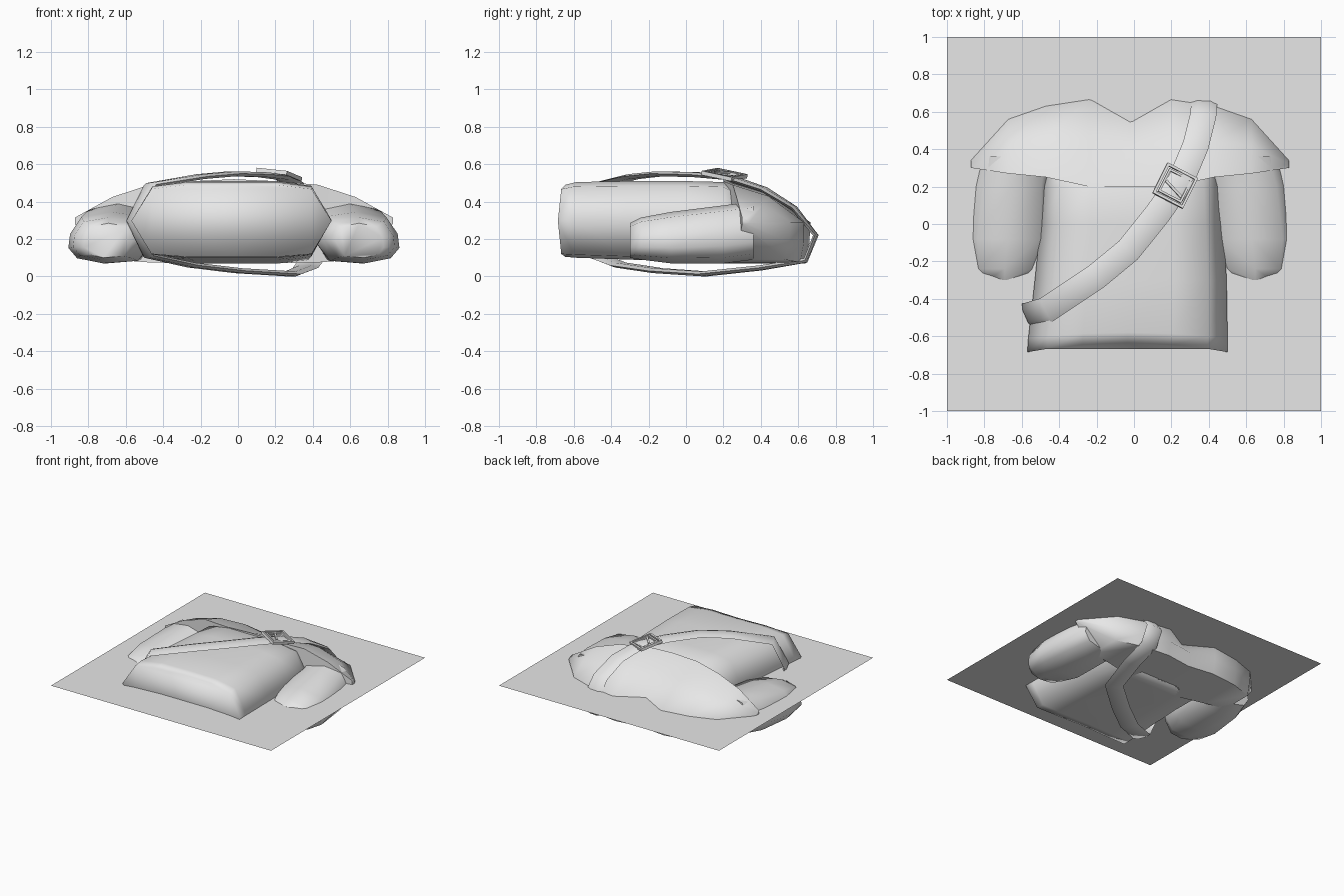
import bpy, bmesh, math
from mathutils import Vector, Matrix

if "Cube" in bpy.data.objects:
    bpy.data.objects.remove(bpy.data.objects["Cube"])

CX = -0.022  # garment's own centre line


def material(name, value):
    m = bpy.data.materials.new(name)
    m.diffuse_color = (value, value, value, 1)
    m.use_nodes = True
    m.node_tree.nodes["Principled BSDF"].inputs["Base Color"].default_value = m.diffuse_color
    return m


GREY = material("light grey", 0.8)


def finish(name, bm, angle=None):
    bmesh.ops.recalc_face_normals(bm, faces=bm.faces)
    me = bpy.data.meshes.new(name)
    bm.to_mesh(me)
    bm.free()
    me.materials.append(GREY)
    ob = bpy.data.objects.new(name, me)
    bpy.context.collection.objects.link(ob)
    if angle:
        bpy.ops.object.select_all(action='DESELECT')
        ob.select_set(True)
        bpy.context.view_layer.objects.active = ob
        bpy.ops.object.shade_smooth_by_angle(angle=math.radians(angle))
    return ob


def loft(name, rings, closed=False, angle=None):
    bm = bmesh.new()
    vs = [[bm.verts.new(p) for p in r] for r in rings]
    n = len(rings[0])
    pairs = list(zip(vs, vs[1:])) + ([(vs[-1], vs[0])] if closed else [])
    for a, b in pairs:
        for i in range(n):
            j = (i + 1) % n
            bm.faces.new((a[i], a[j], b[j], b[i]))
    if not closed:
        bm.faces.new(vs[0])
        bm.faces.new(vs[-1])
    return finish(name, bm, angle)


# ground sheet cutting through the garment
bm = bmesh.new()
bm.faces.new([bm.verts.new((x, y, 0.283)) for x, y in ((-1, -1), (1, -1), (1, 1), (-1, 1))])
finish("sheet", bm)

# torso: flattened tube along y, hem sides pulled forward
PROFILE = [(-1, 0), (-.8, .88), (-.45, 1), (0, 1), (.45, 1), (.8, .88),
           (1, 0), (.8, -.92), (.45, -1), (0, -1), (-.45, -1), (-.8, -.92)]
rings = []
for y, xl, xr, zb, zt, bow in ((-.635, -.57, .50, .105, .49, .05), (-.58, -.565, .50, .10, .505, .03),
                               (-.3, -.53, .495, .09, .51, 0), (0, -.50, .48, .08, .51, 0),
                               (.2, -.49, .47, .07, .505, 0), (.32, -.47, .44, .07, .44, 0)):
    cx, rx, cz, rz = (xl + xr) / 2, (xr - xl) / 2, (zb + zt) / 2, (zt - zb) / 2
    rings.append([(cx + u * rx, y - bow * u * u, cz + v * rz) for u, v in PROFILE])
loft("torso", rings, angle=100)

# shoulder cape: lofted across x, with a neck notch in the middle of the back
HALF = ((.85, .30, .34, .33, .28, .315), (.65, .27, .56, .55, .09, .425), (.45, .25, .63, .63, .075, .49),
        (.22, .2, .665, .66, .07, .51))  # x, front y, back y, lower back y, bottom z, top z
full = [(-h[0],) + h[1:] for h in HALF] + [(0, .2, .54, .63, .07, .52)] + list(HALF[::-1])
rings = []
for x, yf, yb, yl, zb, zt in full:
    ze = min(.29, zt - .01)
    rings.append([(CX + x, yf, zb), (CX + x, yf, zt), (CX + x, yf + .5 * (yb - yf), zt - .3 * (zt - ze)),
                  (CX + x, yb, ze), (CX + x, yl, max(.18, zb + .005)), (CX + x, yl - .02, zb)])
loft("shoulder_cape", rings, angle=65)

# sleeves: tapered tubes hanging from under the cape
SLEEVE = [(-1, 0), (-.75, .8), (0, 1), (.7, .8), (.96, .15), (1, -.4), (.8, -.8), (.2, -1), (-.6, -.9)]
for side, label in ((-1, "left"), (1, "right")):
    rings = []
    for y, x0, x1, zb, zt in ((.36, .40, .80, .09, .40), (.2, .42, .85, .07, .38), (-.08, .42, .885, .07, .345),
                              (-.24, .48, .86, .09, .315), (-.30, .54, .80, .10, .285)):
        cx, rx, cz, rz = (x0 + x1) / 2, (x1 - x0) / 2, (zb + zt) / 2, (zt - zb) / 2
        rings.append([(CX + side * (cx + u * rx), y, cz + v * rz) for u, v in SLEEVE])
    loft(label + "_sleeve", rings, angle=60)

# shoulder strap: closed band looping over front and back
PATH = [(-.57, -.49, .3), (-.47, -.46, .49), (-.2, -.28, .535), (-.03, -.14, .55), (.13, .06, .545),
        (.25, .23, .53), (.33, .42, .465), (.37, .58, .365), (.38, .695, .22), (.39, .64, .085),
        (.36, .4, .045), (.28, .1, .013), (0, -.15, .03), (-.25, -.35, .06), (-.48, -.48, .11)]
BAND = [(-.07, 0), (-.035, .014), (.035, .014), (.07, 0), (.035, -.012), (-.035, -.012)]
pts = [Vector(p) for p in PATH]
rings = []
for i, p in enumerate(pts):
    t = (pts[(i + 1) % len(pts)] - pts[i - 1]).normalized()
    s = (p.y + .5) / 1.2
    w = Vector((.4, -.92, 0)).lerp(Vector((1, -.05, 0)), s)
    w = (w - t * w.dot(t)).normalized()
    n = t.cross(w)
    rings.append([p + w * a + n * b for a, b in BAND])
loft("strap", rings, closed=True, angle=60)

# buckle: square frame with an inner frame and a prong
PLACE = Matrix.Translation((.22, .205, .545)) @ Matrix.Rotation(math.radians(-12), 4, Vector((.6, -.8, 0))) \
    @ Matrix.Rotation(math.radians(-27), 4, 'Z')


def frame(name, outer, inner, h):
    rings = []
    for sx, sy in ((-1, -1), (1, -1), (1, 1), (-1, 1)):
        rings.append([PLACE @ Vector((sx * r, sy * r, z))
                      for r, z in ((outer, -h), (outer, h), (inner, h), (inner, -h))])
    loft(name, rings, closed=True)


frame("buckle_frame", .092, .078, .011)
frame("buckle_inner_frame", .07, .058, .008)
bm = bmesh.new()
bmesh.ops.create_cube(bm, size=1, matrix=PLACE @ Matrix.Translation((0, -.02, .006))
                      @ Matrix.Rotation(math.radians(-20), 4, 'Z') @ Matrix.Diagonal((.12, .014, .012, 1)))
finish("buckle_prong", bm)
